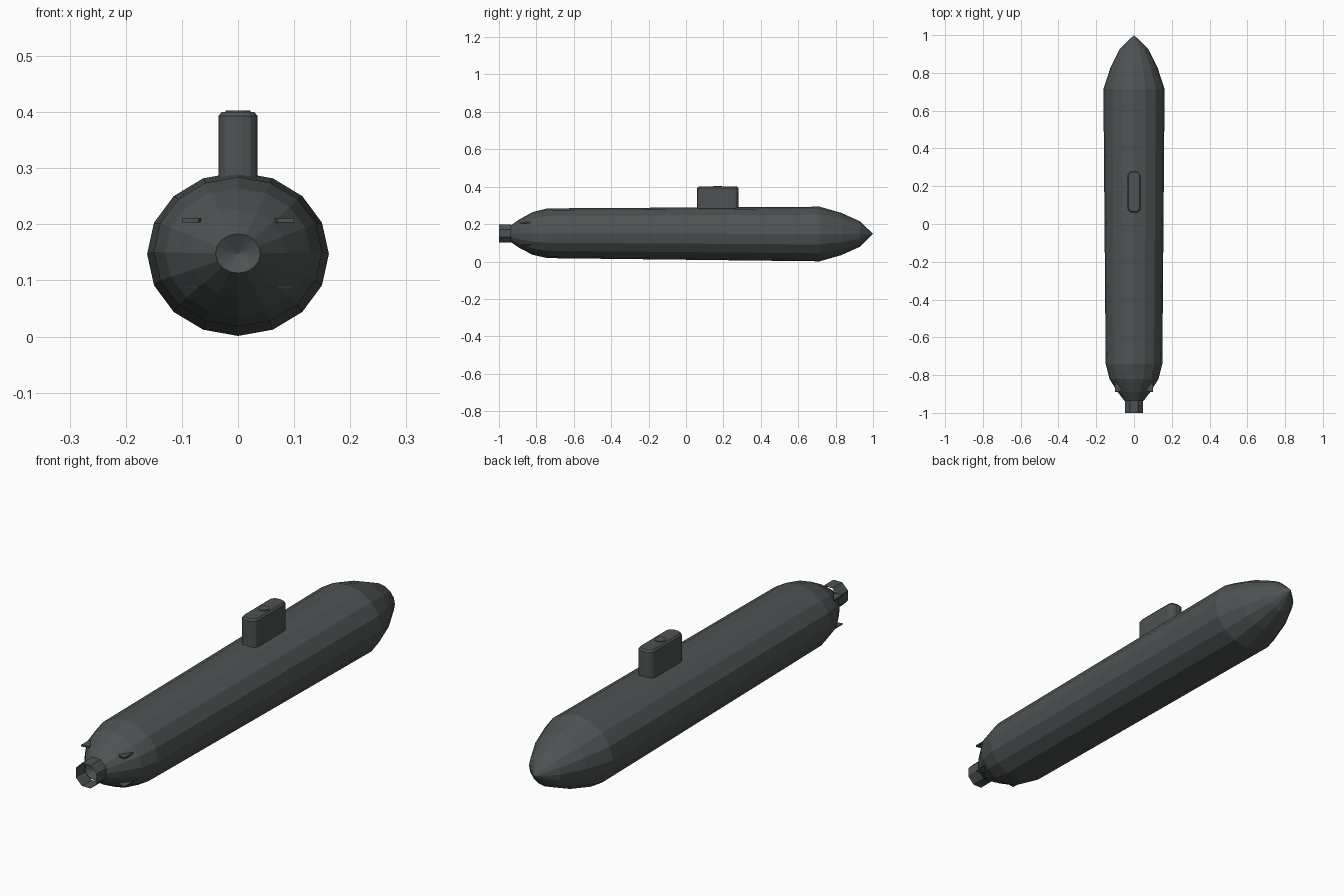
import bpy, bmesh, math

if "Cube" in bpy.data.objects:
    bpy.data.objects.remove(bpy.data.objects["Cube"])

grey = bpy.data.materials.new("dark_grey")
grey.diffuse_color = (0.075, 0.085, 0.085, 1)
grey.use_nodes = True
grey.node_tree.nodes["Principled BSDF"].inputs["Base Color"].default_value = grey.diffuse_color


def finish(name, bm):
    bmesh.ops.recalc_face_normals(bm, faces=bm.faces)
    me = bpy.data.meshes.new(name)
    bm.to_mesh(me)
    bm.free()
    me.materials.append(grey)
    ob = bpy.data.objects.new(name, me)
    bpy.context.collection.objects.link(ob)
    return ob


def ring(bm, y, cz, rx, rz, n, turn=0.0):
    return [bm.verts.new((rx * math.sin(2 * math.pi * (i + turn) / n), y,
                          cz + rz * math.cos(2 * math.pi * (i + turn) / n))) for i in range(n)]


def bridge(bm, a, b):
    n = len(a)
    for i in range(n):
        bm.faces.new((a[i], a[(i + 1) % n], b[(i + 1) % n], b[i]))


def fan(bm, loop, co):
    tip = bm.verts.new(co)
    for i in range(len(loop)):
        bm.faces.new((loop[i], loop[(i + 1) % len(loop)], tip))


def prism(bm, pts, z0, z1):
    lo = [bm.verts.new((x, y, z0)) for x, y in pts]
    hi = [bm.verts.new((x, y, z1)) for x, y in pts]
    bridge(bm, lo, hi)
    bm.faces.new(lo)
    bm.faces.new(hi)


# hull: y, centre z, half width, half height
stations = [(-0.95, 0.148, 0.04, 0.035), (-0.89, 0.149, 0.086, 0.077),
            (-0.82, 0.150, 0.13, 0.114), (-0.74, 0.151, 0.15, 0.133),
            (0.715, 0.147, 0.162, 0.146), (0.83, 0.147, 0.124, 0.113),
            (0.93, 0.147, 0.073, 0.068)]
bm = bmesh.new()
rings = [ring(bm, *s, 16) for s in stations]
for a, b in zip(rings, rings[1:]):
    bridge(bm, a, b)
fan(bm, rings[-1], (0, 1.0, 0.148))
fan(bm, rings[0], (0, -0.93, 0.148))
finish("hull", bm)

# open propulsor duct
bm = bmesh.new()
bridge(bm, ring(bm, -1.0, 0.15, 0.052, 0.052, 8, 0.5), ring(bm, -0.935, 0.15, 0.052, 0.052, 8, 0.5))
finish("propulsor_duct", bm)


# sail with rounded ends and a chamfered roof
def sail_outline(hx, hy, r):
    pts = []
    for sx, sy, start in ((1, 1, 0), (-1, 1, 90), (-1, -1, 180), (1, -1, 270)):
        for k in range(4):
            a = math.radians(start + 30 * k)
            pts.append((sx * (hx - r) + r * math.cos(a), 0.17 + sy * (hy - r) + r * math.sin(a)))
    return pts


bm = bmesh.new()
loops = []
for hx, hy, r, z in ((0.035, 0.11, 0.026, 0.25), (0.035, 0.11, 0.026, 0.393), (0.029, 0.104, 0.021, 0.4)):
    loops.append([bm.verts.new((x, y, z)) for x, y in sail_outline(hx, hy, r)])
bridge(bm, loops[0], loops[1])
bridge(bm, loops[1], loops[2])
bm.faces.new(loops[0])
bm.faces.new(loops[2])
finish("sail", bm)

# hatch on the sail roof
bm = bmesh.new()
prism(bm, [(0.022 * math.cos(i * math.pi / 6), 0.17 + 0.022 * math.sin(i * math.pi / 6))
           for i in range(12)], 0.395, 0.403)
finish("sail_hatch", bm)

# four small stern fins
fin = [(0.05, -0.85), (0.07, -0.885), (0.1, -0.89), (0.1, -0.8), (0.05, -0.8)]
for side, s in (("right", 1), ("left", -1)):
    for level, z0, z1 in (("upper", 0.203, 0.210), ("lower", 0.086, 0.090)):
        bm = bmesh.new()
        prism(bm, [(s * x, y) for x, y in fin], z0, z1)
        finish(f"{level}_{side}_fin", bm)
